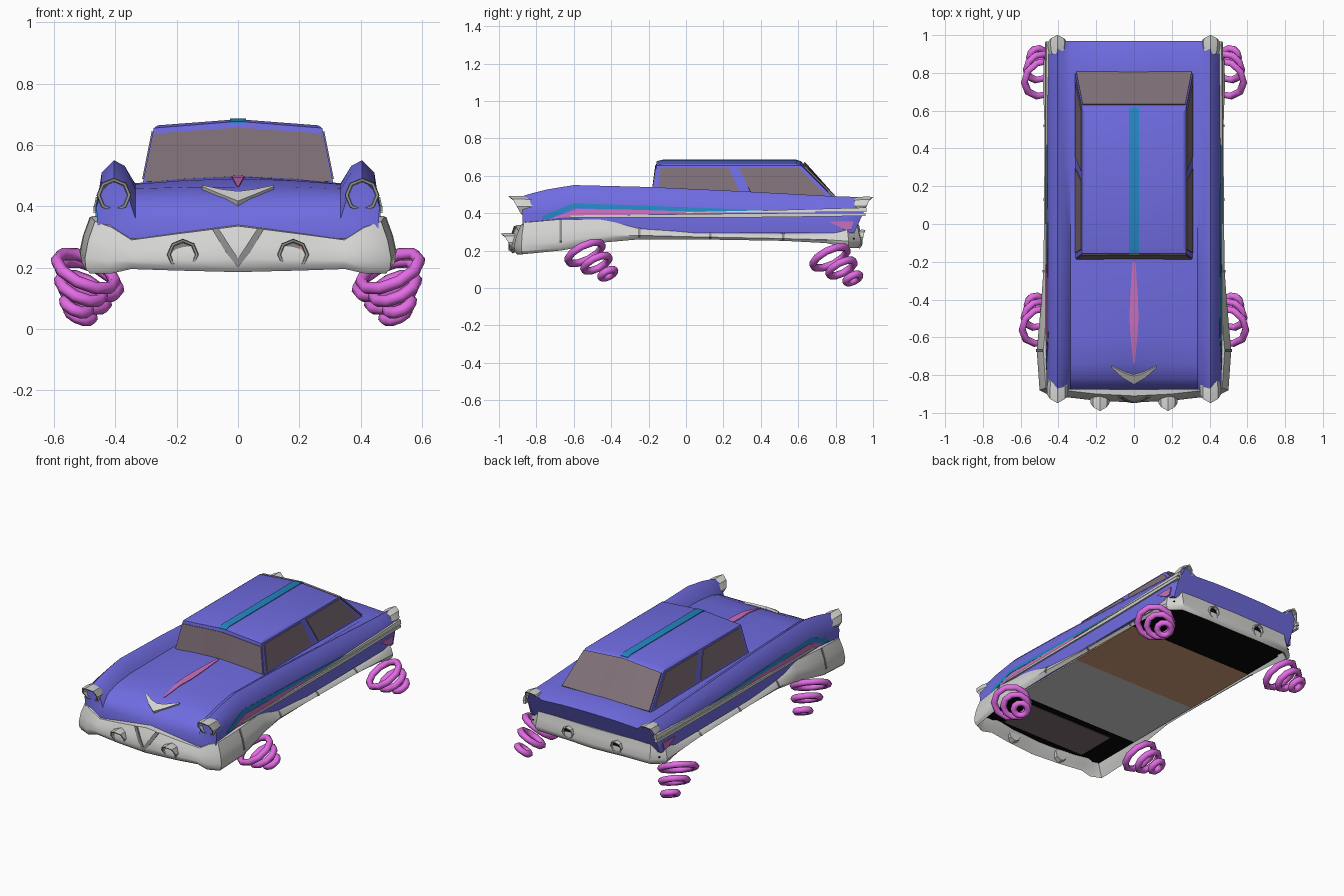
import bpy, bmesh, math
from mathutils import Vector

if "Cube" in bpy.data.objects:
    bpy.data.objects.remove(bpy.data.objects["Cube"])


def material(name, *rgb):
    m = bpy.data.materials.new(name)
    lin = [((c / 255 + 0.055) / 1.055) ** 2.4 for c in rgb]
    m.diffuse_color = (*lin, 1)
    m.use_nodes = True
    m.node_tree.nodes["Principled BSDF"].inputs["Base Color"].default_value = m.diffuse_color
    return m


BLUE = material("violet_blue_paint", 112, 108, 226)
MAGENTA = material("magenta_ring", 228, 108, 230)
PINK = material("pink_trim", 202, 112, 190)
TEAL = material("teal_stripe", 36, 135, 195)
CHROME = material("pale_chrome", 212, 212, 210)
GREY = material("mid_grey", 138, 138, 138)
TAN = material("tan", 215, 160, 122)
GLASS = material("smoky_glass", 128, 112, 120)
BLACK = material("black", 8, 8, 8)


def loft(name, rings, mats, closed=False, rule=None, mirror=False, angle=35, ngon=False):
    """Skin equal rings; ends are capped with one face or a strip of quads."""
    mats = mats if isinstance(mats, list) else [mats]
    n = len(rings[0])
    bm = bmesh.new()
    v = [[bm.verts.new(p) for p in r] for r in rings]
    for k in range(len(v) if closed else len(v) - 1):
        a, b = v[k], v[(k + 1) % len(v)]
        for i in range(n):
            j = (i + 1) % n
            bm.faces.new((a[i], a[j], b[j], b[i]))
    if not closed:
        for r in (v[0], v[-1]):
            if ngon:
                bm.faces.new(r)
                continue
            for i in range(n // 2 - 1):
                bm.faces.new((r[i], r[i + 1], r[n - 2 - i], r[n - 1 - i]))
    bmesh.ops.recalc_face_normals(bm, faces=bm.faces)
    if rule:
        for f in bm.faces:
            f.material_index = rule(f.calc_center_median())
    me = bpy.data.meshes.new(name)
    bm.to_mesh(me)
    bm.free()
    ob = bpy.data.objects.new(name, me)
    bpy.context.collection.objects.link(ob)
    for m in mats:
        me.materials.append(m)
    if mirror:
        ob.modifiers.new("mirror", 'MIRROR')
    bpy.ops.object.select_all(action='DESELECT')
    bpy.context.view_layer.objects.active = ob
    ob.select_set(True)
    bpy.ops.object.shade_smooth_by_angle(angle=math.radians(angle))
    return ob


def strip(name, low, high, off, mat, mirror=False):
    """Thin plate between two polylines, raised by off."""
    o = Vector(off)
    rings = [[Vector(a) - o, Vector(b) - o, Vector(b) + o, Vector(a) + o]
             for a, b in zip(low, high)]
    return loft(name, rings, mat, mirror=mirror)


# Body shell: y, fender ridge z, deck edge z, deck centre z
STATIONS = [(-.875, .49, .36, .345), (-.855, .497, .395, .385), (-.82, .507, .43, .425),
            (-.74, .527, .457, .462), (-.6, .55, .472, .49), (-.2, .54, .475, .498),
            (.3, .517, .475, .49), (.8, .49, .472, .485), (.9, .487, .467, .478), (.97, .483, .445, .455)]
rings = []
for y, ridge, edge, mid in STATIONS:
    w = .965 if y > .95 else 1
    half = [(.457 * w, .295), (.462 * w, .40), (.445 * w, ridge - .04), (.405, ridge),
            (.37, ridge - .018), (.335, edge), (.18, (edge + mid) / 2 + .003), (.008, mid)]
    full = half + [(-x, z) for x, z in reversed(half)]
    lean = .5 if y > .95 else 0
    rings.append([(x, y + lean * min(0, z - .445), z) for x, z in full])
loft("body", rings, BLUE, angle=40, ngon=True)


def hood(y):
    for a, b in zip(STATIONS, STATIONS[1:]):
        if a[0] <= y <= b[0]:
            return a[3] + (b[3] - a[3]) * (y - a[0]) / (b[0] - a[0])
    return .48


# Hood ornaments
hs = [(-.74, .003), (-.6, .018), (-.5, .024), (-.4, .021), (-.2, .008)]
strip("hood_stripe", [(-w, y, hood(y) + .001) for y, w in hs],
      [(w, y, hood(y) + .001) for y, w in hs], (0, 0, .003), PINK)
strip("hood_chevron", [(0, -.845, .408), (.06, -.81, .432), (.118, -.757, .456)],
      [(0, -.80, .440), (.05, -.785, .446), (.118, -.75, .46)], (0, -.005, .009), CHROME, True)

# Cabin with ridged roof
CAB = [(.312, -.185, .80, .47, 0), (.275, -.157, .615, .655, .022), (.262, -.125, .59, .664, .02)]
loft("cabin", [[(x, y1, z), (0, y1, z + c), (-x, y1, z), (-x, y0, z), (0, y0, z + c), (x, y0, z)]
               for x, y0, y1, z, c in CAB], BLUE, angle=20)
strip("roof_stripe", [(-.026, -.158, .674), (-.026, -.125, .683), (-.026, .59, .683), (-.026, .617, .674)],
      [(.026, -.158, .674), (.026, -.125, .683), (.026, .59, .683), (.026, .617, .674)],
      (0, 0, .003), TEAL)


def pane(name, base, top, u0, u1, v0, v1):
    a, b, c, d = map(Vector, (*base, *top))
    at = lambda u, v: a.lerp(b, u).lerp(c.lerp(d, u), v)
    n = (b - a).cross(c - a).normalized() * .0045
    us = [u0 + (u1 - u0) * i / 4 for i in range(5)]
    strip(name, [at(u, v0) for u in us], [at(u, v1) for u in us], n, GLASS, True)


(bx, b0, b1, bz, _), (tx, t0, t1, tz, tc) = CAB[:2]
side = ((bx, b0, bz), (bx, b1, bz)), ((tx, t0, tz), (tx, t1, tz))
pane("front_side_window", *side, .03, .495, .1, .94)
pane("rear_side_window", *side, .56, .97, .1, .94)
for nm, yb, yt in (("windscreen", b0, t0), ("rear_window", b1 + .012, t1 + .012)):
    pane(nm, ((0, yb, bz), (bx, yb, bz)), ((0, yt, tz + tc), (tx, yt, tz)), 0, .985, .05, .9 if yb < 0 else .97)

# Wraparound bumpers and sills: x, y, top z, bottom z
HALF = [(.0, -.945, .34, .185), (.2, -.935, .315, .19), (.35, -.918, .295, .195),
        (.42, -.92, .335, .18), (.50, -.88, .355, .18), (.515, -.67, .372, .20),
        (.492, -.42, .37, .245), (.48, -.25, .335, .26), (.476, .05, .308, .26),
        (.474, .52, .296, .252), (.482, .75, .305, .24), (.478, .87, .34, .215),
        (.40, .935, .35, .215), (.2, .94, .345, .215), (0, .945, .345, .21)]
path = HALF + [(-x, y, t, b) for x, y, t, b in reversed(HALF[1:-1])]
rings = []
for i, (x, y, t, b) in enumerate(path):
    p, q = path[i - 1], path[(i + 1) % len(path)]
    n = Vector((q[1] - p[1], p[0] - q[0], 0)).normalized()
    h = t - b
    top = .02 if y > .9 else .035
    prof = [(-.08, t), (-top, t - .005), (-.012, b + .62 * h), (0, b + .28 * h),
            (-.004, b + .015), (-.018, b), (-.035, b + .03), (-.08, t - .02)]
    rings.append([Vector((x, y, 0)) + n * o + Vector((0, 0, z)) for o, z in prof])
loft("chrome_bumper_and_sills", rings, CHROME, closed=True)

# Grey seams and the V on the front bumper
for y, x, t, b in ((-.67, .515, .365, .205), (-.25, .481, .33, .262), (.13, .477, .304, .26), (.52, .475, .294, .254)):
    h = t - b
    pts = [(x - .033, t), (x - .011, b + .62 * h), (x + .001, b + .28 * h), (x - .02, b)]
    strip("sill_seam", [(px, y - .007, z) for px, z in pts], [(px, y + .007, z) for px, z in pts],
          (.002, 0, 0), GREY, True)
strip("bumper_chevron", [(0, -.945, .20), (.04, -.939, .25), (.085, -.913, .325)],
      [(0, -.945, .23), (.025, -.938, .268), (.065, -.916, .33)], (0, -.004, 0), GREY, True)


# Side trim laid over the flank
def flank(pts):
    return [(.462 - .2 * max(0, z - .4), y, z) for y, z in pts]


strip("side_teal_stripe", flank([(-.77, .365), (-.72, .375), (-.6, .427), (0, .41), (.5, .405)]),
      flank([(-.765, .385), (-.72, .405), (-.6, .453), (0, .432), (.5, .412)]), (.003, 0, 0), TEAL, True)
strip("side_pink_stripe", flank([(-.72, .372), (-.58, .385), (.25, .405)]),
      flank([(-.71, .376), (-.58, .422), (.25, .411)]), (.003, 0, 0), PINK, True)
strip("rear_pink_flash", flank([(.77, .352), (.85, .31), (.88, .31)]),
      flank([(.775, .355), (.86, .355), (.895, .355)]), (.004, 0, 0), PINK, True)
strip("upper_chrome_spear", flank([(-.62, .378), (.4, .378), (.96, .385)]),
      flank([(-.62, .388), (.4, .399), (.96, .402)]), (.009, 0, 0), CHROME, True)
strip("lower_chrome_spear", flank([(.0, .402), (.5, .404), (.965, .406)]),
      flank([(.0, .405), (.5, .417), (.965, .43)]), (.008, 0, 0), CHROME, True)


# Hooded octagonal lamps, pointed at the top
def lamp(name, x, y, z, r, depth, k, d, lens):
    def ring(rad, off, slope):
        out = []
        for i in range(8):
            a = (i if i < 5 else i - 8) * math.pi / 4
            out.append((x + rad * math.sin(a), y + d * (off + slope * rad * (1 - 2 * abs(a) / math.pi)),
                        z + rad * math.cos(a)))
        return out
    loft(name + "_bezel", [ring(r * .85, -.03, 0), ring(r, depth * .4, k * .3), ring(r * .96, depth, k),
                           ring(r * .8, depth, k), ring(r * .74, depth * .1, 0)], CHROME)
    loft(name + "_lens", [ring(r * .74, depth * .1, 0), ring(r * .78, depth * .3, 0), ring(r * .2, depth * .25, 0)],
         lens, rule=lambda c: int(c.x > x + r * .25 and c.z < z + r * .3))


for s in (-1, 1):
    lamp("headlight", s * .405, -.85, .436, .057, .055, .8, -1, [GREY, TAN])
    lamp("bumper_lamp", s * .18, -.915, .242, .052, .035, .8, -1, [GREY, TAN])
    lamp("tail_light", s * .405, .93, .437, .052, .035, .7, 1, [BLACK, TAN])
    lamp("rear_exhaust", s * .17, .93, .272, .04, .018, .3, 1, [BLACK, BLACK])

# Underbody panels
BANDS = [(-.89, BLACK), (-.53, CHROME), (0, TAN), (.52, BLACK), (.9, None)]
for (y0, mat), (y1, _) in zip(BANDS, BANDS[1:]):
    strip("underbody_panel", [(-.445, y0, .264), (-.445, y1, .264)], [(.445, y0, .264), (.445, y1, .264)],
          (0, 0, .004), mat)
strip("underbody_hatch", [(-.3, -.84, .26), (-.3, -.58, .26)], [(.3, -.84, .26), (.3, -.58, .26)],
      (0, 0, .003), GLASS)

# Hover rings: three shrinking rings under each corner
for s in (-1, 1):
    for dx, dy, dz in ((0, 0, 0), (-.012, 1.31, -.025)):
        q = Vector((s * .38, .42, -.83)).to_track_quat('Z', 'Y')
        for i, rad in enumerate((.103, .076, .042)):
            t = i / 2
            bpy.ops.mesh.primitive_torus_add(
                major_segments=10, minor_segments=6, major_radius=rad, minor_radius=.02,
                location=(s * (.497 + dx + .03 * t), -.54 + dy + .122 * t, .188 + dz - .112 * t),
                rotation=q.to_euler())
            ob = bpy.context.object
            ob.name = "hover_ring"
            ob.data.materials.append(MAGENTA)
            bpy.ops.object.shade_smooth_by_angle(angle=math.radians(75))
